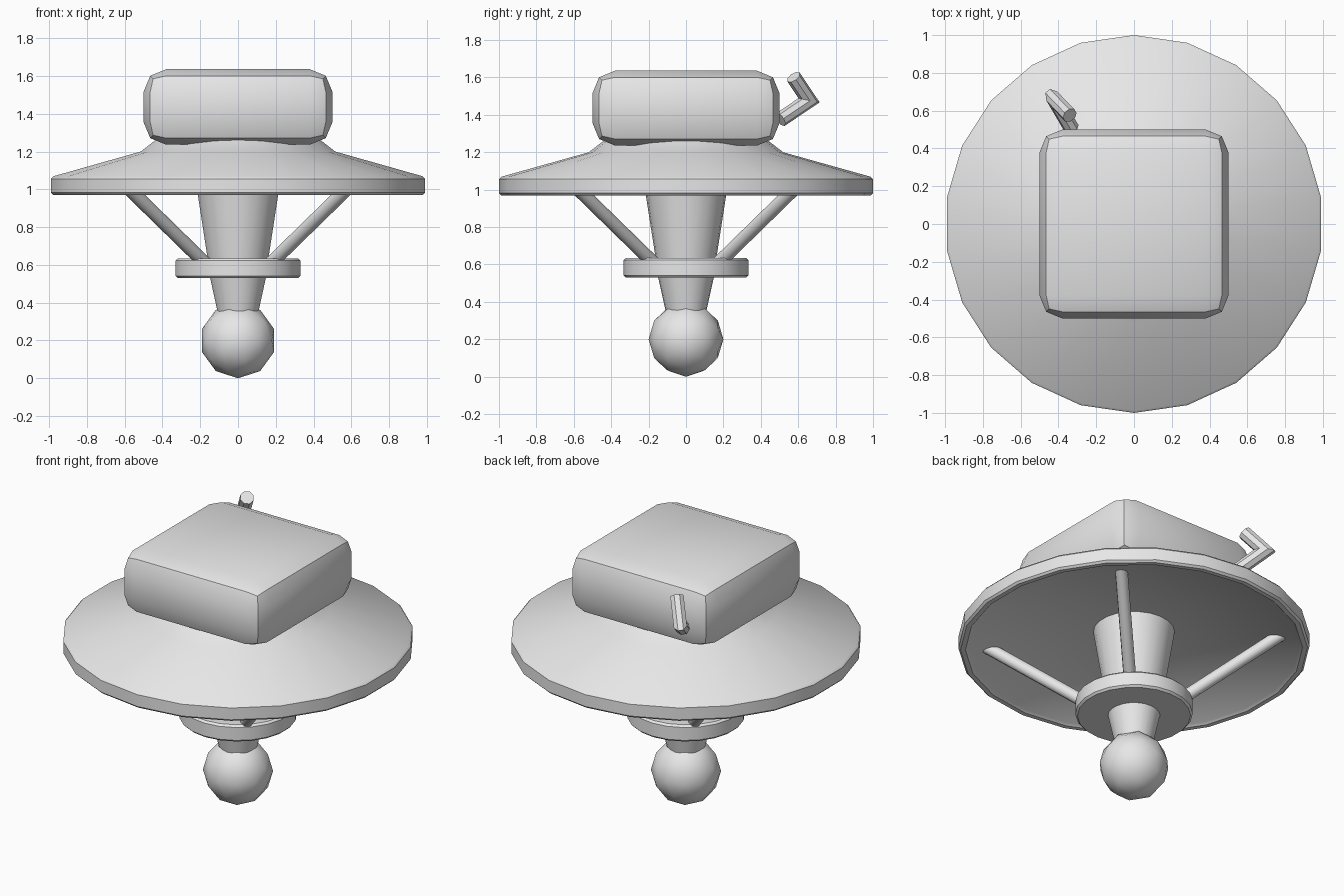
import bpy, bmesh, math
from mathutils import Vector, Matrix

if "Cube" in bpy.data.objects:
    bpy.data.objects.remove(bpy.data.objects["Cube"])

grey = bpy.data.materials.new("grey")
grey.diffuse_color = (0.8, 0.8, 0.8, 1)
grey.use_nodes = True
grey.node_tree.nodes["Principled BSDF"].inputs["Base Color"].default_value = grey.diffuse_color


def from_bmesh(name, bm):
    """Make an object with its material and smooth shading with sharp edges."""
    bmesh.ops.recalc_face_normals(bm, faces=bm.faces)
    me = bpy.data.meshes.new(name)
    bm.to_mesh(me)
    bm.free()
    ob = bpy.data.objects.new(name, me)
    bpy.context.collection.objects.link(ob)
    me.materials.append(grey)
    bpy.ops.object.select_all(action='DESELECT')
    bpy.context.view_layer.objects.active = ob
    ob.select_set(True)
    bpy.ops.object.shade_smooth_by_angle(angle=math.radians(32))
    return ob


def skin(name, rings):
    """Join rings of points into a tube and cap both ends."""
    bm = bmesh.new()
    rings = [[bm.verts.new(p) for p in ring] for ring in rings]
    n = len(rings[0])
    for low, high in zip(rings, rings[1:]):
        for i in range(n):
            j = (i + 1) % n
            bm.faces.new((low[i], low[j], high[j], high[i]))
    bm.faces.new(rings[0])
    bm.faces.new(rings[-1])
    return from_bmesh(name, bm)


def lathe(name, profile, sides=22):
    """Turn a (radius, z) profile around z."""
    angles = [math.pi / 2 + 2 * math.pi * i / sides for i in range(sides)]
    return skin(name, [[(r * math.cos(a), r * math.sin(a), z) for a in angles]
                       for r, z in profile])


def rod(name, points, radius, sides):
    """Tube of even thickness along a bent line, mitred at the bends."""
    pts = [Vector(p) for p in points]
    dirs = [(b - a).normalized() for a, b in zip(pts, pts[1:])]
    u = dirs[0].orthogonal().normalized()
    v = dirs[0].cross(u)
    angles = [2 * math.pi * i / sides for i in range(sides)]
    ring = [pts[0] + radius * (math.cos(a) * u + math.sin(a) * v) for a in angles]
    rings = [ring]
    for k, d in enumerate(dirs):
        n = d + dirs[k + 1] if k + 1 < len(dirs) else d
        ring = [p + d * ((pts[k + 1] - p).dot(n) / d.dot(n)) for p in ring]
        rings.append(ring)
    return skin(name, rings)


# Faceted ball foot, lying on its side
bm = bmesh.new()
bmesh.ops.create_icosphere(bm, subdivisions=2, radius=0.2)
bmesh.ops.transform(bm, verts=bm.verts,
                    matrix=Matrix.Translation((0, 0, 0.2)) @ Matrix.Rotation(math.pi / 2, 4, 'X'))
from_bmesh("ball_foot", bm)

# Tapered neck in two parts with a collar between them
lathe("lower_neck", [(0.10, 0.31), (0.152, 0.545)])
lathe("upper_neck", [(0.161, 0.625), (0.235, 1.10)])
lathe("collar", [(0.322, 0.53), (0.334, 0.542), (0.334, 0.623), (0.322, 0.635)])

# Wide dish, hollow underneath
lathe("dish", [(0.2, 1.085), (0.945, 0.982), (0.96, 0.97), (0.988, 0.97), (1.0, 0.982),
               (1.0, 1.056), (0.988, 1.069), (0.52, 1.2), (0.42, 1.277)])

# Box with rounded edges
bm = bmesh.new()
bmesh.ops.create_cube(bm, size=1)
for v in bm.verts:
    v.co.z = v.co.z * 0.4 + 1.436
bmesh.ops.bevel(bm, geom=bm.edges[:], offset=0.12, segments=2, profile=0.5, affect='EDGES')
from_bmesh("box", bm)

# Four diagonal braces between collar and dish
for sx in (-1, 1):
    for sy in (-1, 1):
        rod("brace", [(0.175 * sx, 0.175 * sy, 0.61), (0.605 * sx, 0.605 * sy, 1.03)], 0.036, 12)

# Bent handle at the back
rod("handle", [(-0.33, 0.505, 1.375), (-0.42, 0.658, 1.478), (-0.34, 0.575, 1.602)], 0.041, 8)
